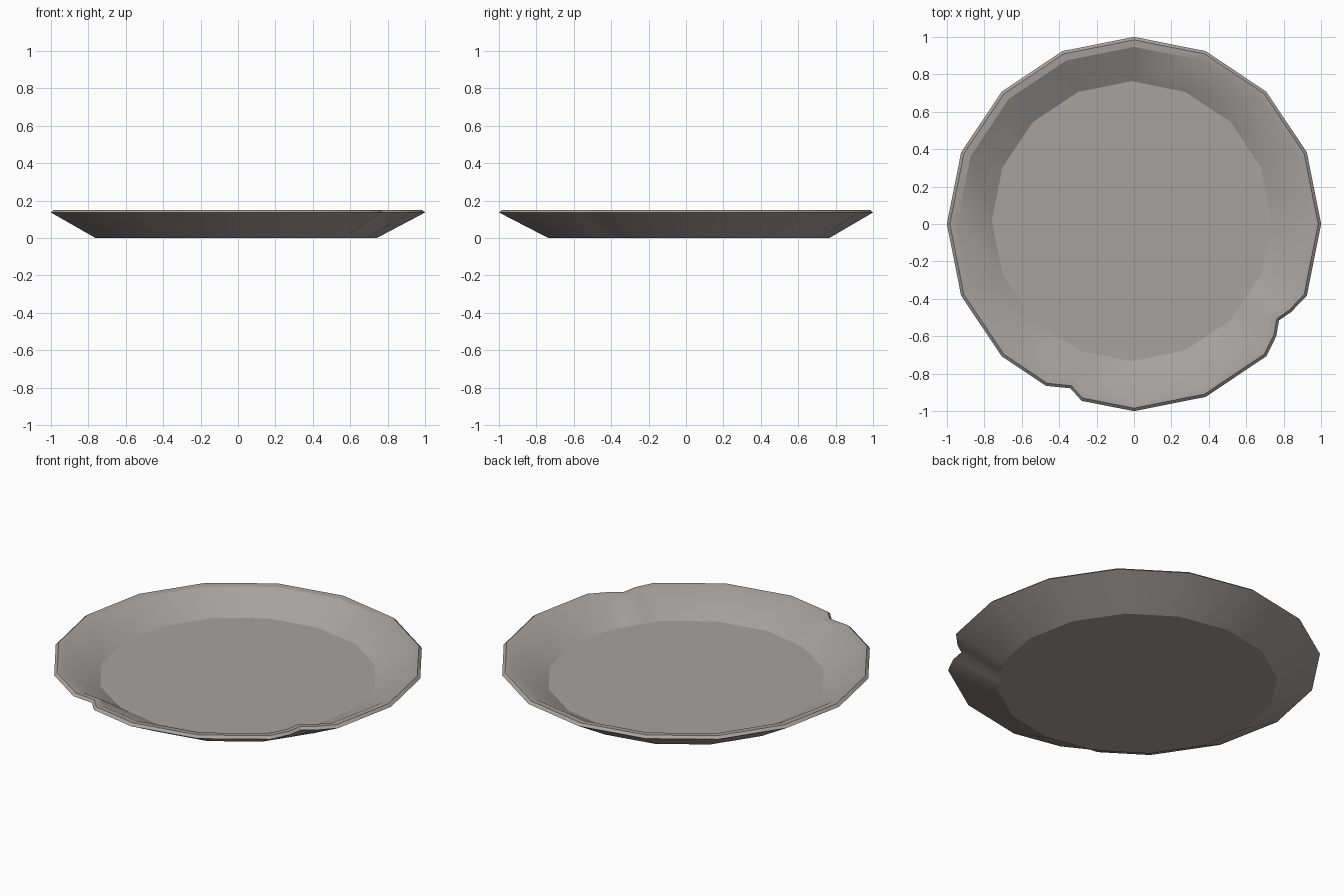
import bpy, bmesh, math

if "Cube" in bpy.data.objects:
    bpy.data.objects.remove(bpy.data.objects["Cube"])

SIDES = 16
STEP = 2 * math.pi / SIDES

# Rim outline: regular 16-gon plus two chipped notches
rim = [(math.cos(i * STEP), math.sin(i * STEP)) for i in range(SIDES) if i != 11]
rim += [(0.84, -0.47), (0.775, -0.515), (0.76, -0.60),
        (-0.47, -0.865), (-0.34, -0.878), (-0.28, -0.945)]
rim.sort(key=lambda p: math.atan2(p[1], p[0]) % (2 * math.pi))


def round_point(p):
    """Point of the undamaged 16-gon in the direction of p."""
    a = math.atan2(p[1], p[0]) % (2 * math.pi)
    r = math.cos(STEP / 2) / math.cos(a % STEP - STEP / 2)
    return r * math.cos(a), r * math.sin(a)


base = [round_point(p) for p in rim]
bm = bmesh.new()


def ring(outline, scale, z, dx=0.0, dy=0.0):
    return [bm.verts.new((x * scale + dx, y * scale + dy, z)) for x, y in outline]


# Cross-section rings: underside, lip, inner wall, floor
rings = [ring(base, 0.752, 0.0, -0.01, 0.015),
         ring(rim, 1.0, 0.136),
         ring(rim, 0.984, 0.15),
         ring(rim, 0.946, 0.147),
         ring(base, 0.748, 0.042, -0.012, 0.015)]
n = len(rim)
for lo, hi in zip(rings, rings[1:]):
    for i in range(n):
        j = (i + 1) % n
        bm.faces.new((lo[i], lo[j], hi[j], hi[i]))
bm.faces.new(rings[0][::-1])
bm.faces.new(rings[-1])
bmesh.ops.recalc_face_normals(bm, faces=bm.faces)

mesh = bpy.data.meshes.new("plate")
bm.to_mesh(mesh)
bm.free()
plate = bpy.data.objects.new("plate", mesh)
bpy.context.collection.objects.link(plate)

# Dark warm clay colour
clay = bpy.data.materials.new("clay")
clay.diffuse_color = (0.38, 0.36, 0.345, 1.0)
clay.use_nodes = True
clay.node_tree.nodes["Principled BSDF"].inputs["Base Color"].default_value = clay.diffuse_color
mesh.materials.append(clay)

# Smooth walls, crisp rim and floor edges
bpy.context.view_layer.objects.active = plate
plate.select_set(True)
bpy.ops.object.shade_smooth_by_angle(angle=math.radians(25))
